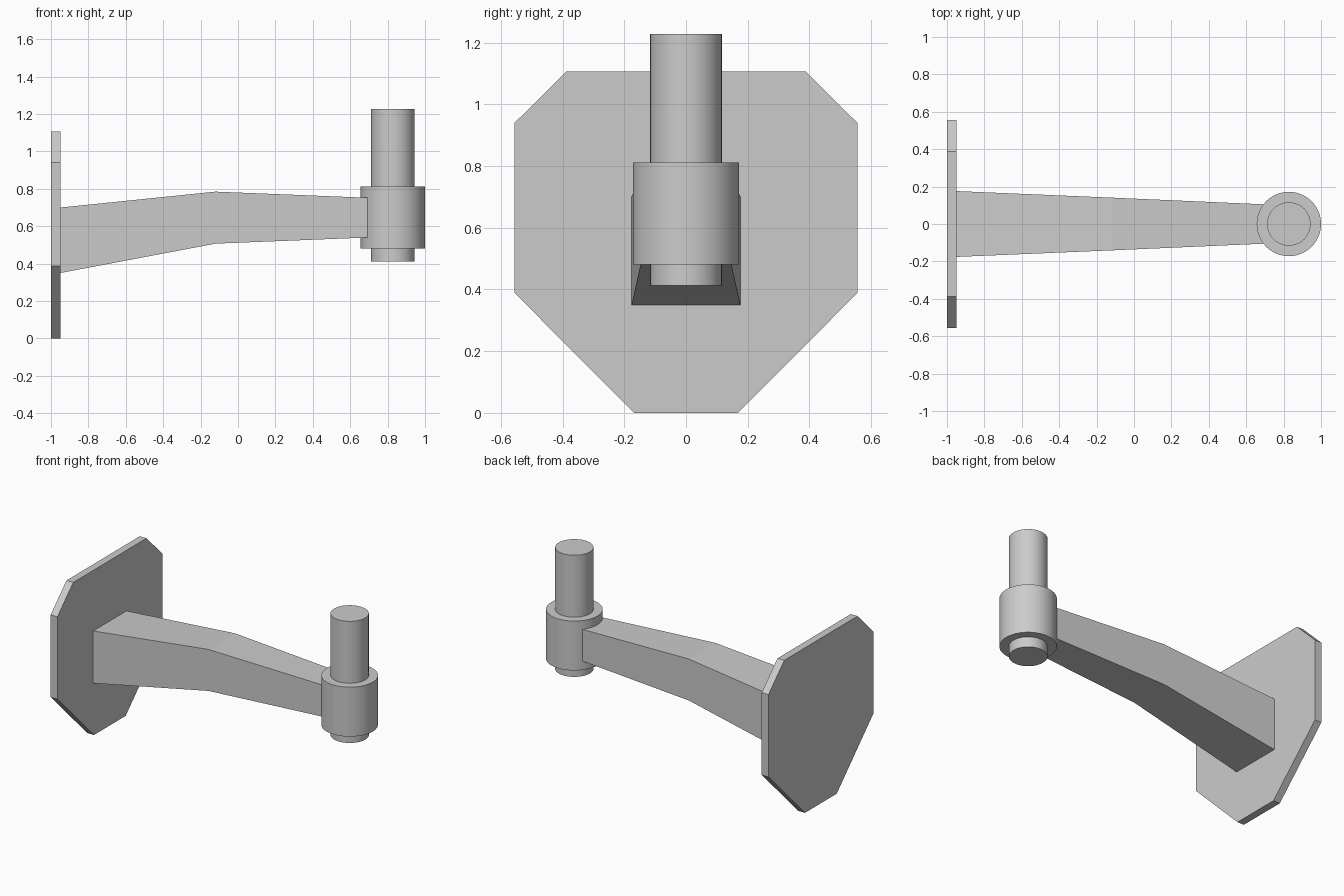
import bpy, bmesh

if "Cube" in bpy.data.objects:
    bpy.data.objects.remove(bpy.data.objects["Cube"])


def loft(name, sections):
    """Skin matching rings of points and cap both ends."""
    bm = bmesh.new()
    rings = [[bm.verts.new(p) for p in ring] for ring in sections]
    n = len(rings[0])
    for a, b in zip(rings, rings[1:]):
        for i in range(n):
            j = (i + 1) % n
            bm.faces.new((a[i], a[j], b[j], b[i]))
    bm.faces.new(rings[0])
    bm.faces.new(rings[-1])
    bmesh.ops.recalc_face_normals(bm, faces=bm.faces)
    mesh = bpy.data.meshes.new(name)
    bm.to_mesh(mesh)
    bm.free()
    obj = bpy.data.objects.new(name, mesh)
    bpy.context.collection.objects.link(obj)
    return obj


def upright_cylinder(name, radius, z0, z1):
    bpy.ops.mesh.primitive_cylinder_add(
        vertices=64, radius=radius, depth=z1 - z0,
        location=(0.828, 0, (z0 + z1) / 2))
    bpy.context.object.name = name
    bpy.ops.object.shade_smooth_by_angle()


# Wall plate: chamfered outline, mirrored across y
half = [(0.168, 0), (0.555, 0.388), (0.555, 0.94), (0.388, 1.106)]
outline = half + [(-y, z) for y, z in reversed(half)]
loft("wall_plate", [[(x, y, z) for y, z in outline] for x in (-1, -0.95)])

# Tapered arm with one bend: x, half width, bottom, top
stations = [(-0.95, 0.176, 0.35, 0.70),
            (-0.12, 0.141, 0.507, 0.785),
            (0.70, 0.105, 0.54, 0.752)]
loft("arm", [[(x, -w, b), (x, w, b), (x, w, t), (x, -w, t)]
             for x, w, b, t in stations])

# Collar and the pin through it
upright_cylinder("collar", 0.172, 0.481, 0.812)
upright_cylinder("pin", 0.116, 0.412, 1.227)
